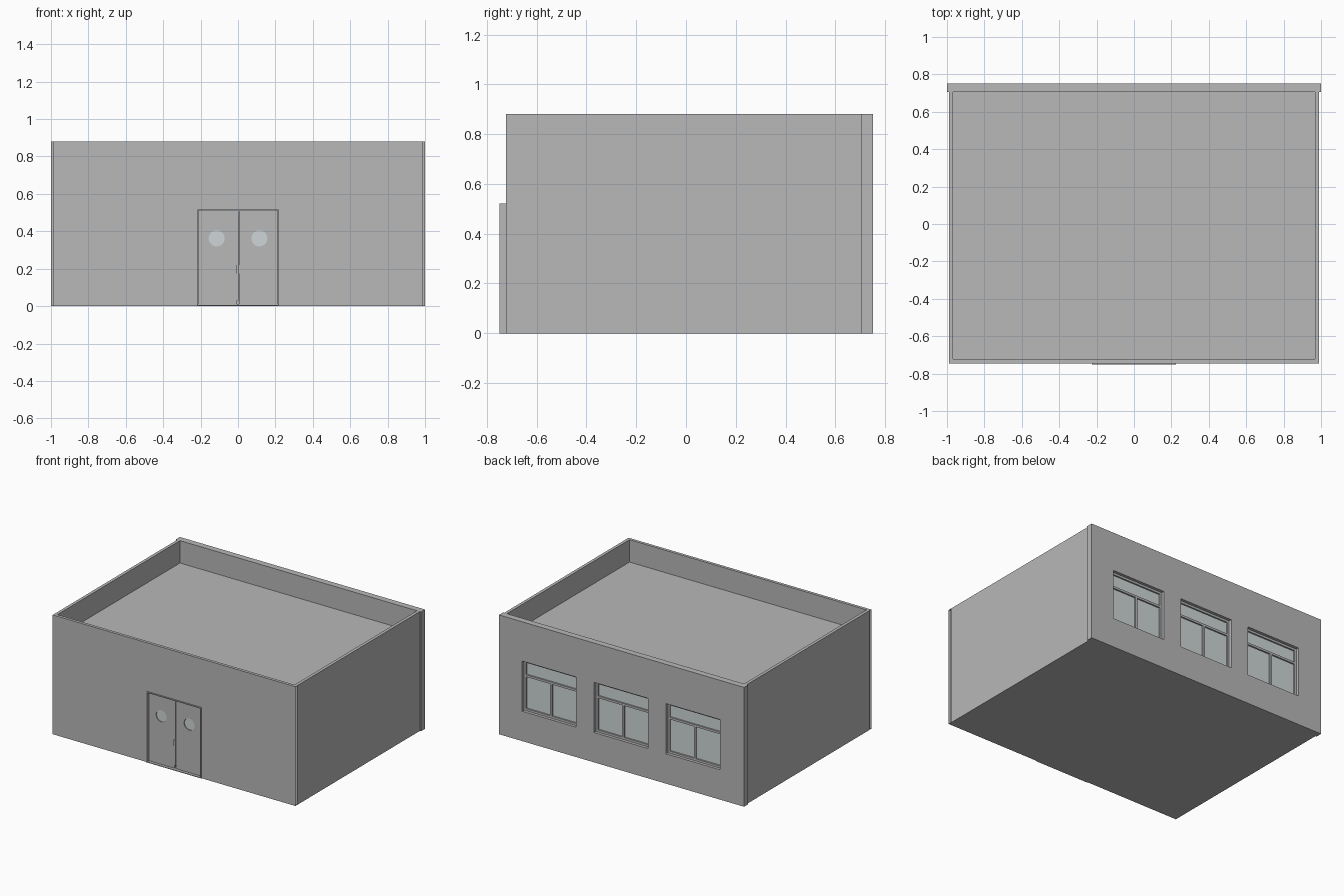
import bpy, bmesh, math
from mathutils import Vector

cube = bpy.data.objects.get("Cube")
if cube:
    bpy.data.objects.remove(cube, do_unlink=True)


def material(name, rgb):
    m = bpy.data.materials.new(name)
    m.use_nodes = True
    m.diffuse_color = (*rgb, 1)
    m.node_tree.nodes["Principled BSDF"].inputs["Base Color"].default_value = (*rgb, 1)
    return m


GREY = material("plain_grey", (0.48, 0.48, 0.48))
GLASS = material("pale_glass", (0.62, 0.67, 0.68))


def finish(name, bm, mat):
    me = bpy.data.meshes.new(name)
    bm.to_mesh(me)
    bm.free()
    me.materials.append(mat)
    ob = bpy.data.objects.new(name, me)
    bpy.context.collection.objects.link(ob)
    return ob


def box(name, x, y, z, mat=GREY):
    """Box from (min, max) ranges."""
    bm = bmesh.new()
    bmesh.ops.create_cube(bm, size=1)
    for v in bm.verts:
        v.co = Vector([r[0] if c < 0 else r[1] for c, r in zip(v.co, (x, y, z))])
    return finish(name, bm, mat)


def disc(name, x, y, z, radius, mat=GREY):
    """Round plate facing the front, y is its (min, max) range."""
    bm = bmesh.new()
    bmesh.ops.create_cone(bm, cap_ends=True, segments=24, radius1=radius,
                          radius2=radius, depth=y[1] - y[0])
    for v in bm.verts:
        a, b, c = v.co
        v.co = (x + a, (y[0] + y[1]) / 2 - c, z + b)
    return finish(name, bm, mat)


def cut(target, cutter):
    """Subtract the cutter and discard it."""
    cutter.hide_render = True
    mod = target.modifiers.new("opening", "BOOLEAN")
    mod.operation, mod.solver, mod.object = "DIFFERENCE", "EXACT", cutter
    bpy.context.view_layer.objects.active = target
    bpy.ops.object.modifier_apply(modifier=mod.name)
    bpy.data.objects.remove(cutter, do_unlink=True)


H = 0.88
OUT, IN = 0.99, 0.967
FRONT, FRONT_IN, BACK_IN, BACK = -0.745, -0.723, 0.705, 0.752

# Shell: side walls, floor and sunken flat roof
for name, s in (("left", 1), ("right", -1)):
    box(name + "_wall", sorted((s * IN, s * OUT)), (FRONT_IN, BACK_IN), (0, H))
box("floor_slab", (-IN, IN), (FRONT_IN, BACK_IN), (0, 0.012))
box("roof_slab", (-IN, IN), (FRONT_IN, BACK_IN), (0.69, 0.715))

# Front wall with door opening; its two ends are open
DOOR, DOOR_TOP = 0.222, 0.52
front_wall = box("front_wall", (-OUT, OUT), (FRONT, FRONT_IN), (0, H))
cut(front_wall, box("door_cutter", (-DOOR, DOOR), (-0.9, -0.6), (-0.1, DOOR_TOP)))
bm = bmesh.new()
bm.from_mesh(front_wall.data)
ends = [f for f in bm.faces if abs(f.calc_center_median().x) > OUT - 0.002]
bmesh.ops.delete(bm, geom=ends, context="FACES")
bm.to_mesh(front_wall.data)
bm.free()

# Door frame and threshold
FRAME_Y = (-0.75, -0.715)
for name, s in (("left", 1), ("right", -1)):
    box(name + "_door_jamb", sorted((s * 0.216, s * 0.224)), FRAME_Y, (0, DOOR_TOP))
box("door_head", (-0.224, 0.224), FRAME_Y, (0.514, 0.522))
box("door_threshold", (-0.216, 0.216), FRAME_Y, (0, 0.005))

# Door leaves with round windows
for name, s in (("left", 1), ("right", -1)):
    leaf = box(name + "_door_leaf", sorted((s * 0.006, s * 0.214)), (-0.73, -0.712), (0.006, 0.512))
    cut(leaf, disc("porthole_cutter", s * 0.114, (-0.8, -0.6), 0.362, 0.043))
    disc(name + "_door_glass", s * 0.114, (-0.724, -0.718), 0.362, 0.044, GLASS)
box("door_meeting_strip", (-0.008, 0.004), (-0.735, -0.712), (0.03, 0.512))
box("door_lock_plate", (-0.01, 0.006), (-0.739, -0.73), (0.175, 0.22))

# Back wall with three windows
back_wall = box("back_wall", (-1, 1), (BACK_IN, BACK), (0, H))
Z0, Z1, HALF, BAR = 0.22, 0.59, 0.22, 0.016
for name, c in (("left", 0.59), ("middle", 0.003), ("right", -0.583)):
    a, b = c - HALF, c + HALF
    cut(back_wall, box("window_cutter", (a, b), (0.6, 0.9), (Z0, Z1)))
    fy = (0.707, 0.73)
    pieces = {
        "jamb_a": ((a, a + BAR), (Z0, Z1)),
        "jamb_b": ((b - BAR, b), (Z0, Z1)),
        "sill": ((a + BAR, b - BAR), (Z0, Z0 + BAR)),
        "head": ((a + BAR, b - BAR), (Z1 - BAR, Z1)),
        "transom": ((a + BAR, b - BAR), (0.47, 0.47 + BAR)),
        "mullion": ((c - BAR / 2, c + BAR / 2), (Z0 + BAR, 0.47)),
    }
    for part, (xr, zr) in pieces.items():
        box(f"{name}_window_{part}", xr, fy, zr)
    box(name + "_window_glass", (a + 0.002, b - 0.002), (0.713, 0.719), (Z0 + 0.002, Z1 - 0.002), GLASS)
